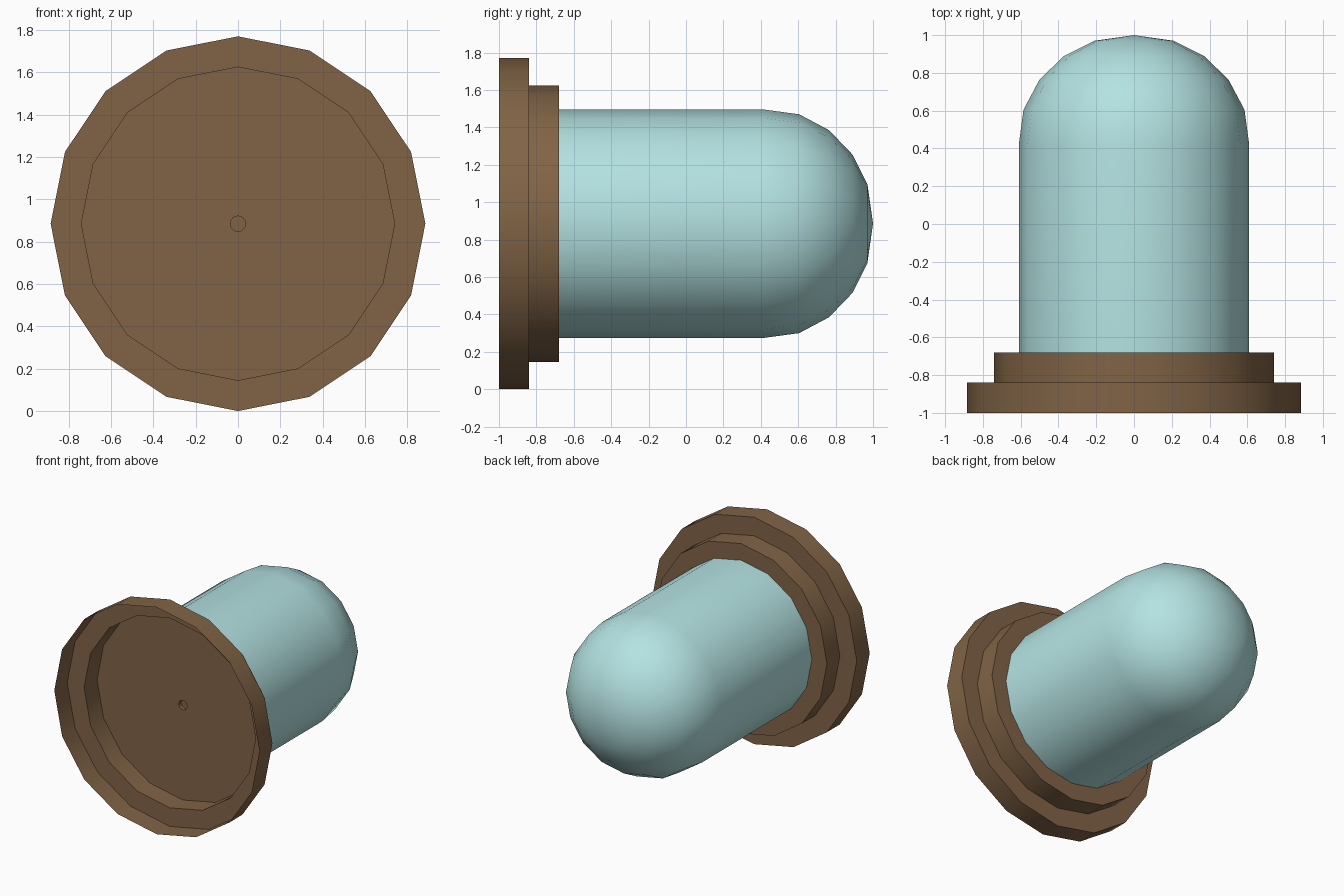
import bpy, bmesh, math

if "Cube" in bpy.data.objects:
    bpy.data.objects.remove(bpy.data.objects["Cube"])

SIDES = 16
CENTRE_Z = 0.885


def material(name, rgb):
    mat = bpy.data.materials.new(name)
    mat.diffuse_color = (*rgb, 1.0)
    mat.use_nodes = True
    mat.node_tree.nodes["Principled BSDF"].inputs["Base Color"].default_value = mat.diffuse_color
    return mat


def lathe(name, profile, mat, angle):
    """Spin a (radius, y) profile around the lengthwise axis."""
    bm = bmesh.new()
    verts = [bm.verts.new((r, y, 0)) for r, y in profile]
    edges = [bm.edges.new(pair) for pair in zip(verts, verts[1:])]
    bmesh.ops.spin(bm, geom=verts + edges, cent=(0, 0, 0), axis=(0, 1, 0),
                   angle=math.tau, steps=SIDES)
    bmesh.ops.remove_doubles(bm, verts=bm.verts, dist=0.0005)
    bmesh.ops.recalc_face_normals(bm, faces=bm.faces)
    # Open shells: make sure the widest side wall faces outwards
    wall = max(bm.faces, key=lambda f: math.hypot(f.calc_center_median().x,
                                                  f.calc_center_median().z))
    c = wall.calc_center_median()
    if wall.normal.x * c.x + wall.normal.z * c.z < 0:
        bmesh.ops.reverse_faces(bm, faces=bm.faces)
    mesh = bpy.data.meshes.new(name)
    bm.to_mesh(mesh)
    bm.free()
    mesh.materials.append(mat)
    obj = bpy.data.objects.new(name, mesh)
    obj.location.z = CENTRE_Z
    bpy.context.collection.objects.link(obj)
    bpy.ops.object.select_all(action='DESELECT')
    obj.select_set(True)
    bpy.context.view_layer.objects.active = obj
    bpy.ops.object.shade_smooth_by_angle(angle=math.radians(angle))
    return obj


wood = material("wood", (0.22, 0.127, 0.061))
glass = material("pale_glass", (0.456, 0.76, 0.76))

# Stepped base: a thin shell, open at the front, with a small dimple in its floor
lathe("stepped_base", [(0.885, -1.0), (0.885, -0.84), (0.74, -0.84),
                       (0.74, -0.68), (0.036, -0.68), (0.036, -0.65),
                       (0, -0.65)], wood, 30)

# Glass dome: straight tube with a rounded end
lathe("glass_dome", [(0.61, -0.68), (0.61, 0.42), (0.585, 0.605),
                     (0.50, 0.765), (0.37, 0.89), (0.21, 0.97),
                     (0, 1.0)], glass, 40)
